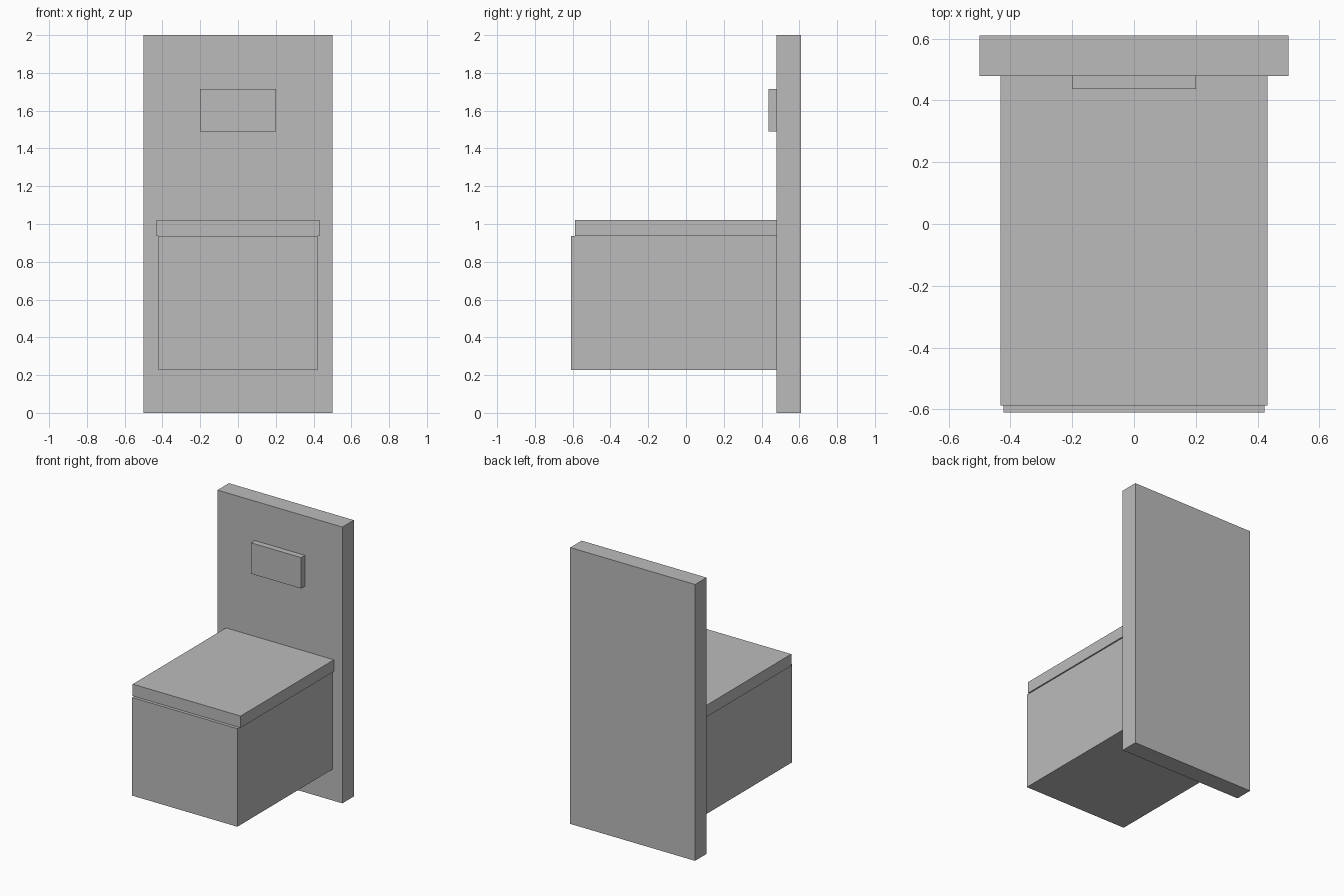
import bpy

if "Cube" in bpy.data.objects:
    bpy.data.objects.remove(bpy.data.objects["Cube"])

grey = bpy.data.materials.new("plain grey")
grey.diffuse_color = (0.5, 0.5, 0.5, 1.0)
grey.use_nodes = True
grey.node_tree.nodes["Principled BSDF"].inputs["Base Color"].default_value = grey.diffuse_color


def box(name, x, y, z):
    """Box spanning the (min, max) pairs on each axis."""
    spans = (x, y, z)
    bpy.ops.mesh.primitive_cube_add(size=1, location=[(a + b) / 2 for a, b in spans])
    ob = bpy.context.object
    ob.name = name
    ob.scale = [b - a for a, b in spans]
    bpy.ops.object.transform_apply(location=False, rotation=False, scale=True)
    ob.data.materials.append(grey)
    return ob


WALL_FRONT = 0.479

# Upright back panel
box("back_panel", (-0.5, 0.5), (WALL_FRONT, 0.61), (0, 2))
# Wall-hung bowl block
box("bowl", (-0.422, 0.422), (-0.61, WALL_FRONT), (0.226, 0.936))
# Slightly wider lid, set back from the front edge
box("lid", (-0.432, 0.432), (-0.587, WALL_FRONT), (0.936, 1.021))
# Flush plate on the panel
box("flush_plate", (-0.2, 0.2), (0.436, WALL_FRONT), (1.491, 1.715))
